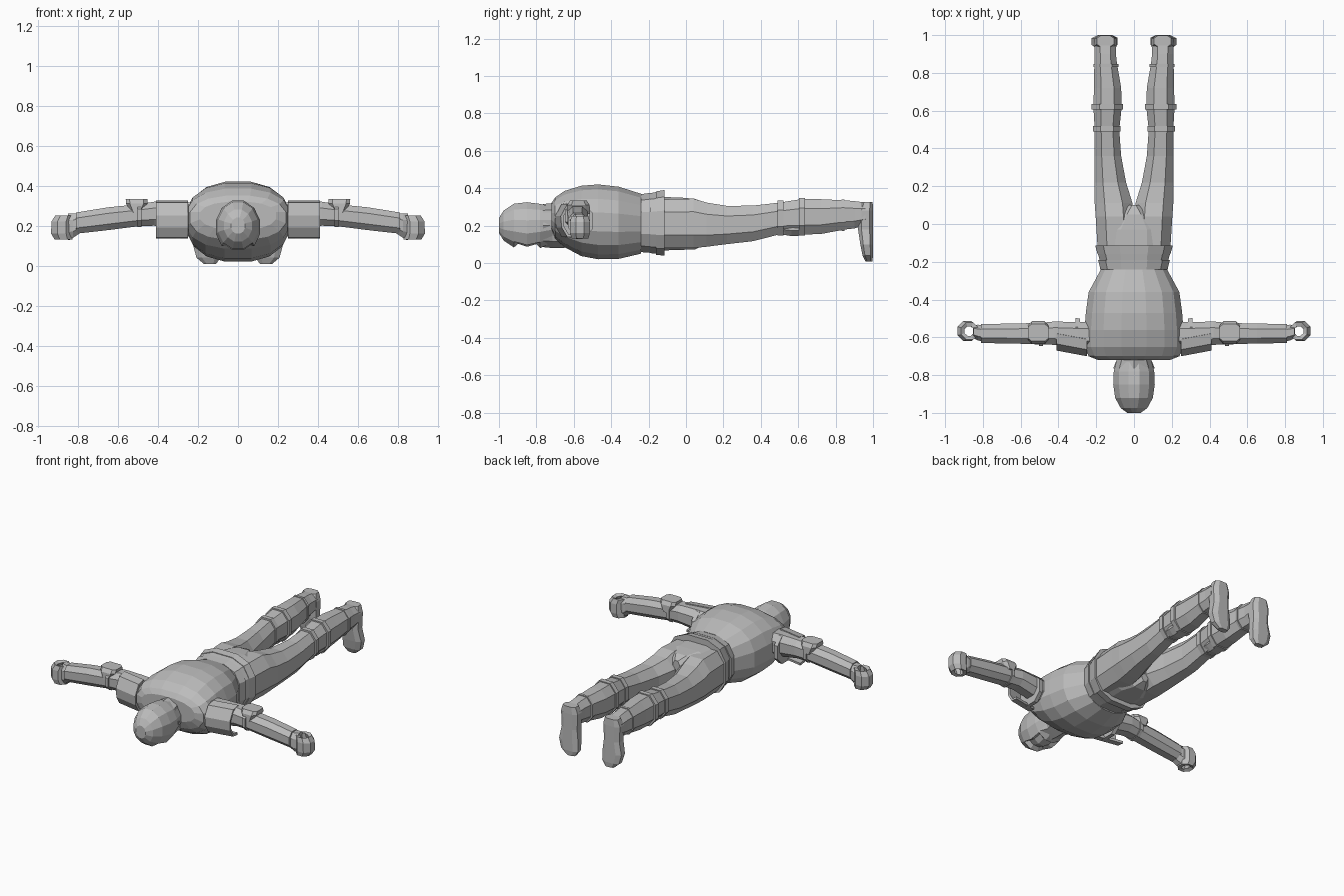
import bpy, bmesh
from math import sin, cos, pi

if "Cube" in bpy.data.objects:
    bpy.data.objects.remove(bpy.data.objects["Cube"], do_unlink=True)

grey = bpy.data.materials.new("plain_grey")
grey.use_nodes = True
grey.diffuse_color = (0.5, 0.5, 0.5, 1)
grey.node_tree.nodes["Principled BSDF"].inputs["Base Color"].default_value = (0.5, 0.5, 0.5, 1)


def finish(name, bm, mirror=False, shell=0.0):
    """Turn a bmesh into a flat shaded object, optionally thickened and mirrored."""
    bmesh.ops.recalc_face_normals(bm, faces=bm.faces[:])
    mesh = bpy.data.meshes.new(name)
    bm.to_mesh(mesh)
    bm.free()
    mesh.materials.append(grey)
    ob = bpy.data.objects.new(name, mesh)
    bpy.context.scene.collection.objects.link(ob)
    if shell:
        mod = ob.modifiers.new("thickness", "SOLIDIFY")
        mod.thickness = shell
        mod.offset = -1
    if mirror:
        mod = ob.modifiers.new("mirror", "MIRROR")
        mod.use_clip = False
        mod.use_mirror_merge = False
    return ob


def place(axis, t, a, b):
    return {"x": (t, a, b), "y": (a, t, b), "z": (a, b, t)}[axis]


def loft(axis, rings, n=8, square=0.85, turn=0.5, caps=True):
    """Skin rounded rings (position, centre a, centre b, radius a, radius b)."""
    bm = bmesh.new()
    angles = [2 * pi * (i + turn) / n for i in range(n)]
    power = lambda v: (1 if v > 0 else -1) * abs(v) ** square if abs(v) > 1e-6 else 0
    unit = [(power(cos(a)), power(sin(a))) for a in angles]
    ma, mb = max(u for u, v in unit), max(v for u, v in unit)
    rows = [[bm.verts.new(place(axis, t, ca + ra * u / ma, cb + rb * v / mb))
             for u, v in unit] for t, ca, cb, ra, rb in rings]
    for low, high in zip(rows, rows[1:]):
        for i in range(n):
            j = (i + 1) % n
            bm.faces.new((low[i], low[j], high[j], high[i]))
    if caps:
        bm.faces.new(rows[0])
        bm.faces.new(rows[-1])
    return bm


# Head with a recessed face opening underneath
head = loft("y", [(-1, 0, .2, .035, .04), (-.975, 0, .2, .07, .08),
                  (-.92, 0, .2, .1, .117), (-.85, 0, .193, .11, .132),
                  (-.78, 0, .198, .107, .118), (-.71, 0, .205, .09, .095)], n=12, square=1)
bmesh.ops.recalc_face_normals(head, faces=head.faces[:])
head.normal_update()
face = [f for f in head.faces
        if f.normal.z < -.6 and -.93 < f.calc_center_median().y < -.76]
bmesh.ops.inset_region(head, faces=face, thickness=.015, depth=-.025, use_even_offset=True)
finish("head", head)

# Collar guard around the neck
finish("collar", loft("y", [(-.765, 0, .2, .11, .115), (-.715, 0, .2, .09, .12),
                            (-.65, 0, .21, .11, .13)], n=8, square=1, turn=0))

# Torso and the layered belt
finish("torso", loft("y", [(-.72, 0, .25, .19, .07), (-.70, 0, .24, .24, .11),
                           (-.65, 0, .235, .262, .15), (-.56, 0, .225, .262, .188),
                           (-.47, 0, .22, .255, .2), (-.36, 0, .215, .24, .193),
                           (-.24, 0, .21, .175, .16)], n=16))
for name, start, end, wide, tall in (("belt_upper", -.24, -.19, .19, .16),
                                     ("belt_middle", -.195, -.155, .192, .165),
                                     ("belt_lower", -.16, -.115, .205, .175)):
    finish(name, loft("y", [(start, 0, .213, wide - .012, tall - .005),
                            (end, 0, .215, wide, tall)], n=12, square=.75))

# Pelvis between the belt and the legs
finish("pelvis", loft("y", [(-.13, 0, .21, .185, .143), (-.03, 0, .21, .185, .14),
                            (.05, 0, .208, .1, .135), (.1, 0, .21, .03, .11)],
                      n=12, square=.75))

# Legs from hip to ankle
finish("legs", loft("y", [(-.12, .098, .21, .095, .13), (.04, .103, .212, .1, .132),
                          (.11, .108, .205, .1, .118), (.22, .125, .203, .083, .102),
                          (.36, .138, .212, .07, .095), (.5, .143, .238, .065, .085),
                          (.62, .14, .247, .075, .095), (.72, .14, .248, .072, .093),
                          (.85, .15, .257, .06, .078), (.9, .152, .258, .056, .073),
                          (.96, .153, .263, .058, .06)]), mirror=True)

# Raised bands above and below the knee and at the boot top
for name, y, cx, cz, wide, tall in (("thigh_bands", .505, .144, .24, .073, .093),
                                    ("knee_bands", .62, .142, .247, .084, .101),
                                    ("boot_bands", .84, .148, .256, .067, .084)):
    half = .015 if name != "boot_bands" else .008
    finish(name, loft("y", [(y - half, cx, cz, wide, tall),
                            (y + half, cx, cz, wide, tall)]), mirror=True)
finish("knee_pads", loft("y", [(.52, .144, .205, .052, .054), (.565, .143, .2, .06, .056),
                               (.61, .142, .2, .062, .054)]), mirror=True)

# Feet with the toes pointing down and soles facing back
finish("feet", loft("z", [(.325, .152, .968, .045, .03), (.28, .152, .96, .06, .04),
                          (.18, .152, .96, .055, .04), (.1, .156, .966, .068, .034),
                          (.04, .148, .972, .06, .028), (.008, .14, .978, .03, .018)],
                    square=.7), mirror=True)

# Arms from shoulder to wrist
finish("arms", loft("x", [(.2, -.59, .235, .075, .08), (.3, -.582, .25, .062, .07),
                          (.42, -.578, .26, .062, .06), (.5, -.58, .252, .056, .055),
                          (.65, -.58, .235, .053, .057), (.81, -.58, .213, .05, .053)]),
       mirror=True)

# Shoulder guards: open plates wrapping the outer side of the arm
guard = bmesh.new()
profile = [(-.6, .325), (-.655, .315), (-.69, .25), (-.685, .19), (-.655, .14), (-.61, .135)]
inner = [guard.verts.new((.25, y - .01, z)) for y, z in profile]
outer = [guard.verts.new((.41, y + .02, z)) for y, z in profile]
for i in range(len(profile) - 1):
    guard.faces.new((inner[i], inner[i + 1], outer[i + 1], outer[i]))
finish("shoulder_guards", guard, mirror=True, shell=.015)

# Straps around the upper arm and elbow
finish("shoulder_straps", loft("x", [(.285, -.59, .225, .09, .09),
                                     (.31, -.588, .225, .09, .09)]), mirror=True)
finish("elbow_straps", loft("x", [(.483, -.58, .255, .066, .062),
                                  (.503, -.58, .255, .066, .062)]), mirror=True)

# Flared elbow guards
finish("elbow_guards", loft("z", [(.265, .507, -.575, .025, .062),
                                  (.31, .507, -.575, .053, .06),
                                  (.333, .507, -.575, .055, .045)], square=.5), mirror=True)

# Hands: a palm joined to a ring of curled fingers
finish("palms", loft("x", [(.795, -.58, .21, .042, .05), (.825, -.575, .2, .042, .06),
                           (.85, -.57, .198, .035, .063)]), mirror=True)
finish("curled_fingers", loft("z", [(.13, .872, -.567, .045, .045),
                                    (.16, .882, -.567, .053, .053),
                                    (.22, .882, -.567, .052, .053),
                                    (.25, .87, -.567, .045, .045)], square=1, caps=False),
       mirror=True, shell=.023)
